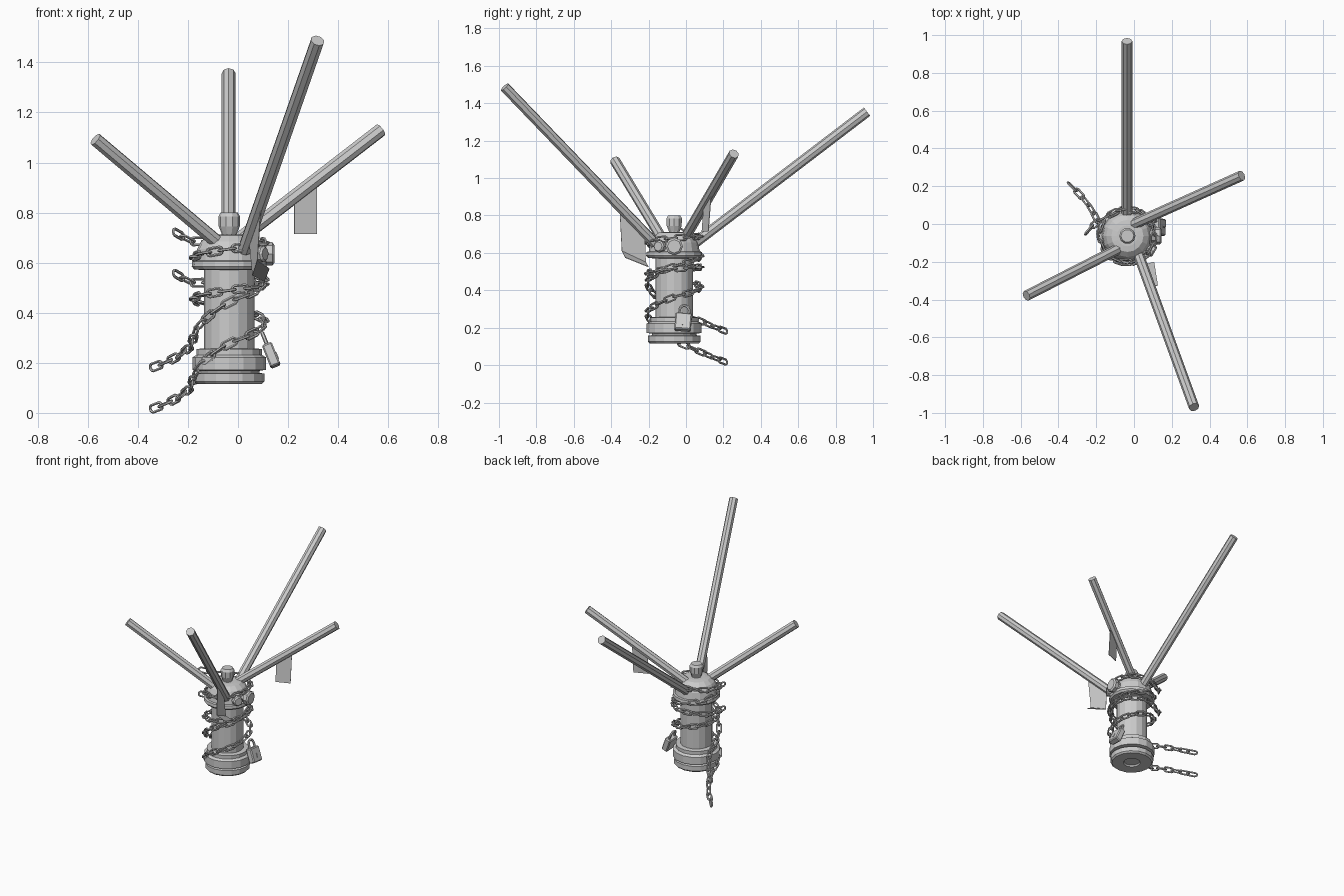
import bpy, bmesh, math
from mathutils import Vector, Matrix

if "Cube" in bpy.data.objects:
    bpy.data.objects.remove(bpy.data.objects["Cube"])

AX = Vector((-0.035, -0.063, 0))   # hydrant axis

grey = bpy.data.materials.new("plain_grey")
grey.diffuse_color = (0.6, 0.6, 0.6, 1)
grey.use_nodes = True
grey.node_tree.nodes["Principled BSDF"].inputs["Base Color"].default_value = grey.diffuse_color


def finish(name, bm):
    bmesh.ops.recalc_face_normals(bm, faces=bm.faces[:])
    me = bpy.data.meshes.new(name)
    bm.to_mesh(me)
    bm.free()
    me.materials.append(grey)
    ob = bpy.data.objects.new(name, me)
    bpy.context.collection.objects.link(ob)
    return ob


def lathe(name, profile, n, matrix):
    """Closed solid of revolution from (radius, height) points."""
    bm = bmesh.new()
    rings = [[bm.verts.new(matrix @ Vector((r * math.cos(2 * math.pi * i / n),
                                            r * math.sin(2 * math.pi * i / n), z)))
              for i in range(n)] for r, z in profile]
    for a, b in zip(rings, rings[1:]):
        for i in range(n):
            bm.faces.new((a[i], a[(i + 1) % n], b[(i + 1) % n], b[i]))
    bm.faces.new(rings[0])
    bm.faces.new(rings[-1])
    return finish(name, bm)


def along(p, d):
    """Matrix placing local z along d at p."""
    return Matrix.Translation(p) @ Vector(d).to_track_quat('Z', 'Y').to_matrix().to_4x4()


def tube(bm, pts, r, sides, closed, matrix):
    """Sweep a wire through points lying in the local xz plane."""
    n = len(pts)
    rings = []
    for i, p in enumerate(pts):
        a = pts[(i - 1) % n] if closed or i else p
        b = pts[(i + 1) % n] if closed or i < n - 1 else p
        t = (b - a).normalized()
        s = Vector((0, 1, 0))
        u = t.cross(s)
        rings.append([bm.verts.new(matrix @ (p + r * (math.cos(k) * s + math.sin(k) * u)))
                      for k in [2 * math.pi * j / sides for j in range(sides)]])
    for i in range(n if closed else n - 1):
        a, b = rings[i], rings[(i + 1) % n]
        for j in range(sides):
            k = (j + 1) % sides
            bm.faces.new((a[j], a[k], b[k], b[j]))


# hydrant body, with a recessed underside
lathe("hydrant_body", [(0.05, 0.125), (0.055, 0.115), (0.13, 0.115), (0.14, 0.125),
      (0.14, 0.157), (0.12, 0.16), (0.12, 0.168), (0.147, 0.172), (0.147, 0.222),
      (0.13, 0.232), (0.13, 0.255), (0.1, 0.258), (0.1, 0.57), (0.14, 0.573),
      (0.15, 0.585), (0.148, 0.605), (0.136, 0.608), (0.128, 0.655), (0.112, 0.685),
      (0.085, 0.708), (0.055, 0.712)], 16, Matrix.Translation(AX))
lathe("top_cap", [(0.03, 0.70), (0.03, 0.715), (0.042, 0.745), (0.043, 0.785),
      (0.034, 0.80), (0.02, 0.80)], 10, Matrix.Translation(AX))

# side outlets
for name, ang, r, reach in (("large_outlet", 0, 0.036, 0.18), ("small_outlet", -31, 0.025, 0.168)):
    d = Vector((math.cos(math.radians(ang)), math.sin(math.radians(ang)), 0))
    lathe(name, [(r, 0.08), (r, reach - 0.035), (r * 1.3, reach - 0.033),
                 (r * 1.3, reach - 0.008), (r, reach)], 8,
          along(AX + Vector((0, 0, 0.635)), d))

# four slanting poles
POLES = {"back_pole": ((-0.037, 0.03, 0.64), (-0.037, 0.968, 1.355)),
         "front_pole": ((0.025, -0.165, 0.65), (0.318, -0.97, 1.487)),
         "left_pole": ((-0.08, -0.13, 0.68), (-0.57, -0.38, 1.093)),
         "right_pole": ((0.0, 0.0, 0.69), (0.57, 0.256, 1.13))}
for name, (a, b) in POLES.items():
    a, b = Vector(a), Vector(b)
    lathe(name, [(0.028, 0), (0.028, (b - a).length)], 8, along(a, b - a))


def plate(name, quads):
    """Thin tag made of connected quads."""
    bm = bmesh.new()
    for q in quads:
        bm.faces.new([bm.verts.new(p) for p in q])
    bmesh.ops.remove_doubles(bm, verts=bm.verts[:], dist=0.0005)
    ob = finish(name, bm)
    m = ob.modifiers.new("thickness", 'SOLIDIFY')
    m.thickness = 0.003
    m.offset = 0


# hanging tags
plate("right_tag", [[(0.225, 0.085, 0.715), (0.315, 0.12, 0.715),
                     (0.315, 0.135, 0.91), (0.225, 0.095, 0.85)]])
f1, f2 = (0.058, -0.215, 0.55), (0.078, -0.343, 0.61)
plate("front_tag", [[(0.093, -0.355, 0.84), (0.045, -0.22, 0.69), f1, f2],
                    [f2, f1, (0.106, -0.20, 0.525), (0.126, -0.325, 0.575)]])

# chain path: tail, two turns round the body, tail
KEYS = [(180, 0.13), (225, 0.205), (270, 0.28), (315, 0.32), (360, 0.365), (450, 0.42),
        (540, 0.455), (630, 0.49), (720, 0.515), (800, 0.525), (845, 0.52)]


def helix_z(t):
    for (a, za), (b, zb) in zip(KEYS, KEYS[1:]):
        if t <= b:
            return za + (zb - za) * (t - a) / (b - a)
    return KEYS[-1][1]


path = [Vector((-0.345, 0.215, 0.015)), Vector((-0.28, 0.15, 0.04)),
        Vector((-0.225, 0.08, 0.07)), Vector((-0.19, 0.01, 0.10))]
for t in range(180, 850, 10):
    k = math.radians(t)
    path.append(AX + Vector((0.143 * math.cos(k), 0.143 * math.sin(k), helix_z(t))))
path += [Vector((-0.19, 0.015, 0.52)), Vector((-0.23, -0.02, 0.545)), Vector((-0.275, -0.075, 0.57))]


def resample(pts, step):
    out, need = [pts[0]], step
    for a, b in zip(pts, pts[1:]):
        seg = (b - a).length
        pos = 0
        while seg - pos >= need:
            pos += need
            out.append(a.lerp(b, pos / seg))
            need = step
        need -= seg - pos
    return out


# one stadium-shaped link outline
link = []
for i in range(12):
    k = 2 * math.pi * (i + 0.5) / 12
    link.append(Vector((0.015 * math.cos(k), 0,
                        0.015 * math.sin(k) + (0.019 if math.sin(k) > 0 else -0.019))))

for name, dz in (("lower_chain", 0), ("upper_chain", 0.165)):
    bm = bmesh.new()
    pts = resample(path, 0.054)
    for i, (a, b) in enumerate(zip(pts, pts[1:])):
        mid = (a + b) / 2
        t = (b - a).normalized()
        out = (mid - AX)
        out.z = 0
        side = t.cross(out).normalized()
        out = side.cross(t)
        x, y = (side, out) if i % 2 else (out, side)
        rot = Matrix((x, t.cross(x), t)).transposed().to_4x4()
        tube(bm, link, 0.0058, 6, True, Matrix.Translation(mid + Vector((0, 0, dz))) @ rot)
    finish(name, bm)

# padlock hanging on the right, bottom leaning outward
lock = Matrix.Translation((0.133, -0.015, 0.23)) @ Matrix.Rotation(math.radians(-22), 4, 'Y') \
    @ Matrix.Rotation(math.radians(-5), 4, 'X')


def box(name, size, loc, bevel=0):
    bm = bmesh.new()
    bmesh.ops.create_cube(bm, size=1, matrix=Matrix.Diagonal((*size, 1)))
    if bevel:
        bmesh.ops.bevel(bm, geom=bm.edges[:], offset=bevel, segments=1, affect='EDGES')
    bm.transform(lock @ Matrix.Translation(loc))
    finish(name, bm)


box("padlock_body", (0.042, 0.088, 0.095), (0, 0, 0), 0.006)
box("keyhole", (0.004, 0.007, 0.03), (0.022, 0, -0.01))
bm = bmesh.new()
arch = [Vector((0.026, 0, 0.04))] + [
    Vector((0.026 * math.cos(math.pi * i / 6), 0, 0.07 + 0.026 * math.sin(math.pi * i / 6)))
    for i in range(7)] + [Vector((-0.026, 0, 0.04))]
tube(bm, arch, 0.008, 6, False, lock @ Matrix.Rotation(math.pi / 2, 4, 'Z'))
finish("padlock_shackle", bm)
